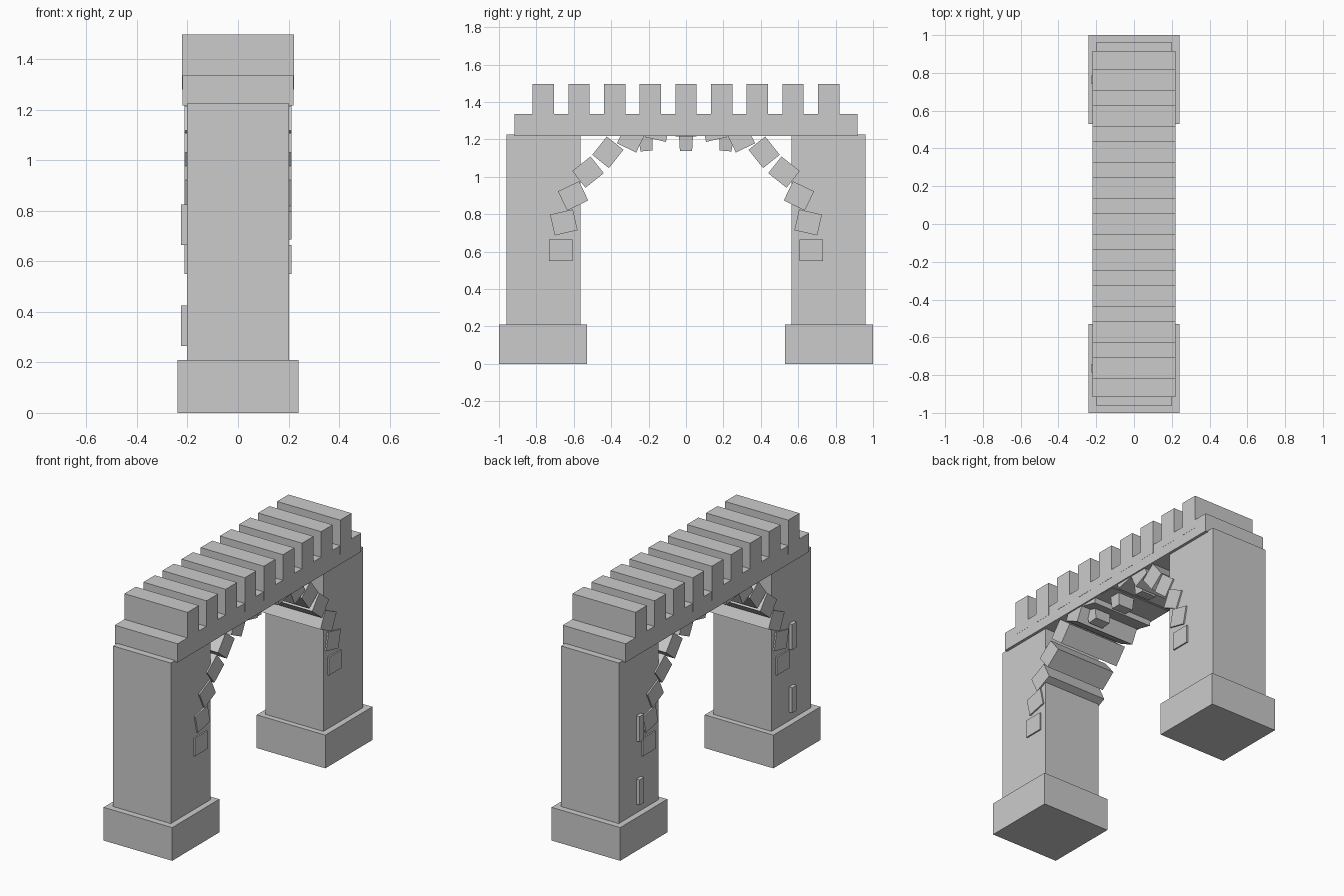
import bpy
from math import cos, sin, radians, pi

if "Cube" in bpy.data.objects:
    bpy.data.objects.remove(bpy.data.objects["Cube"])


def box(name, x, y, z, rot=0.0):
    """Box from (min, max) ranges, turned about its own x axis."""
    bpy.ops.mesh.primitive_cube_add(
        size=1, location=[(a + b) / 2 for a, b in (x, y, z)])
    ob = bpy.context.object
    ob.name = name
    ob.scale = [b - a for a, b in (x, y, z)]
    ob.rotation_euler.x = rot
    return ob


# Two piers with plinths and narrow slit panels on the -x face
for side, label in ((-1, "front"), (1, "back")):
    def span(a, b):
        return tuple(sorted((side * a, side * b)))
    box(label + "_plinth", (-0.24, 0.24), span(0.53, 1.0), (0, 0.21))
    box(label + "_pier", (-0.202, 0.202), span(0.565, 0.96), (0.21, 1.225))
    for z in (0.265, 0.665):
        box(label + "_slit", (-0.225, -0.19), span(0.74, 0.785), (z, z + 0.16))

# Parapet beam
box("parapet", (-0.22, 0.22), (-0.917, 0.917), (1.217, 1.335))

# Battlements
for i in range(9):
    y = (i - 4) * 0.1908
    box("merlon", (-0.221, 0.221), (y - 0.057, y + 0.057), (1.28, 1.497))

# Arch stones spaced round a half circle
for i in range(15):
    a = pi * i / 14
    y, z = -0.67 * cos(a), 0.607 + 0.67 * sin(a)
    rot = a if i <= 7 else a - pi
    box("arch_stone", (-0.211, 0.211), (y - 0.0625, y + 0.0625),
        (z - 0.057, z + 0.057), rot)

# Small tapered corbels hanging under the parapet
for y, tilt in ((-0.215, 5), (0, 0), (0.215, -5)):
    bpy.ops.mesh.primitive_cone_add(
        vertices=4, radius1=0.5 * 2 ** 0.5 * 0.85, radius2=0.5 * 2 ** 0.5,
        depth=1, rotation=(0, 0, pi / 4))
    ob = bpy.context.object
    ob.name = "corbel"
    bpy.ops.object.transform_apply(location=False, rotation=True, scale=False)
    ob.scale = (0.12, 0.077, 0.10)
    ob.location = (0.09, y, 1.188)
    ob.rotation_euler.x = radians(tilt)
